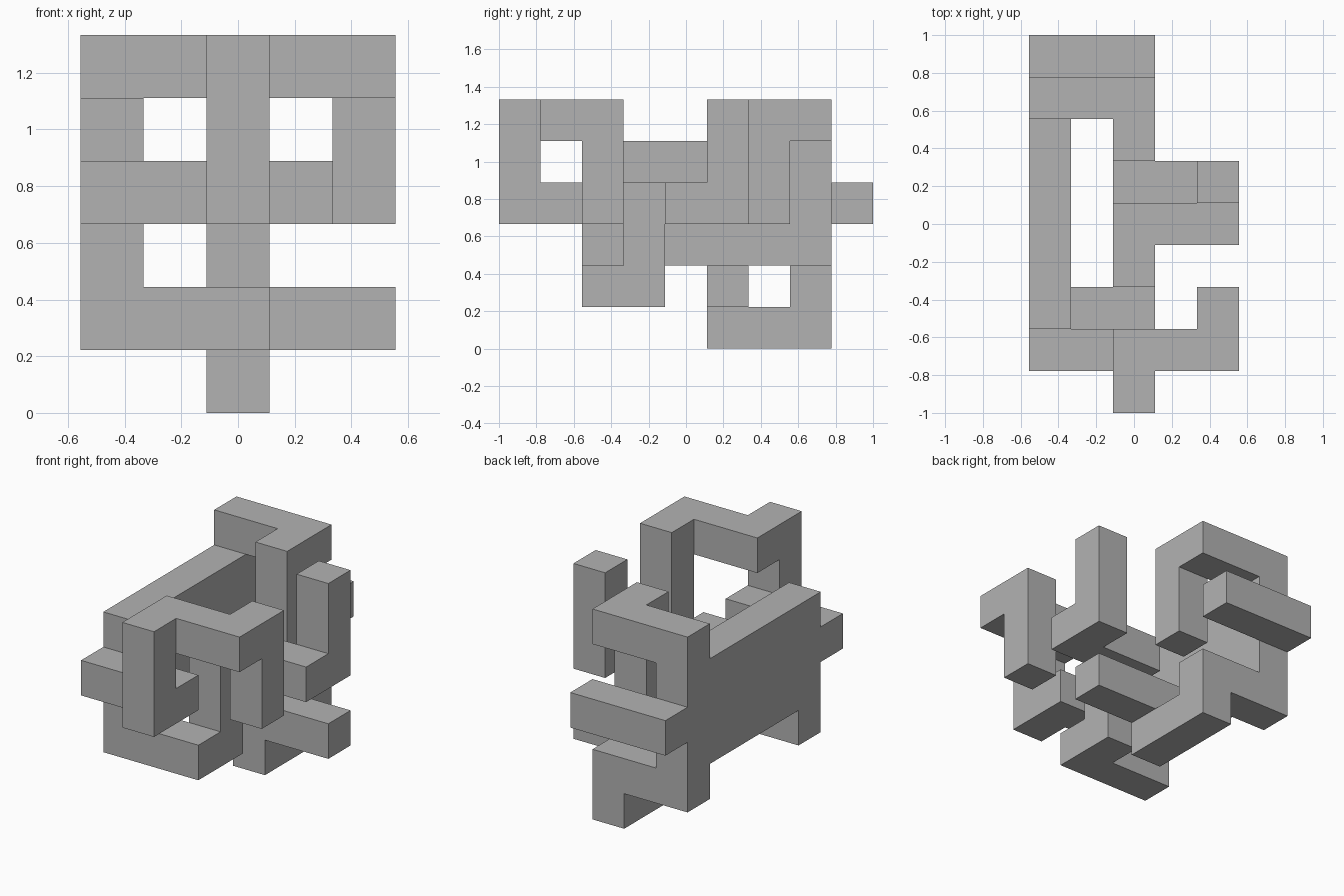
import bpy
import bmesh
import math
from itertools import pairwise
from mathutils import Vector

cube = bpy.data.objects.get("Cube")
if cube:
    bpy.data.objects.remove(cube, do_unlink=True)

CELL = 2 / 9
ORIGIN = Vector((2.5, 4.5, 0))

# Each arm is a square bar that turns at these grid cells
arms = {
    "front_hook": ["013", "213", "203", "205", "215", "415", "425", "423"],
    "middle_arm": ["021", "221", "231", "233", "243", "443", "453", "455"],
    "upper_back_hook": ["075", "275", "265", "263"],
    "lower_back_hook": ["071", "271", "270", "250", "251", "451"],
    "rear_bar": ["073", "083", "283"],
}
# Flat side plate that carries all arms
plate = ("022", "074")


def block(start, end):
    """All grid cells in the box between two corner cells."""
    spans = []
    for a, b in zip(map(int, start), map(int, end)):
        spans.append(range(min(a, b), max(a, b) + 1))
    return {(x, y, z) for x in spans[0] for y in spans[1] for z in spans[2]}


cells = block(*plate)
for path in arms.values():
    for start, end in pairwise(path):
        cells |= block(start, end)

# Outer skin: a square wherever a cell meets empty space
bm = bmesh.new()
for cell in cells:
    centre = Vector(cell) + Vector((0.5, 0.5, 0.5)) - ORIGIN
    for axis in range(3):
        for sign in (-1, 1):
            normal = Vector((0, 0, 0))
            normal[axis] = sign
            neighbour = tuple(int(c + n) for c, n in zip(cell, normal))
            if neighbour in cells:
                continue
            u = Vector((0, 0, 0))
            u[(axis + 1) % 3] = 0.5
            v = normal.cross(u)
            mid = centre + normal / 2
            corners = (mid - u - v, mid + u - v, mid + u + v, mid - u + v)
            bm.faces.new([bm.verts.new(p * CELL) for p in corners])

# Weld the squares and merge flat areas into single faces
bmesh.ops.remove_doubles(bm, verts=bm.verts, dist=CELL / 100)
bmesh.ops.dissolve_limit(bm, angle_limit=math.radians(1),
                         verts=bm.verts, edges=bm.edges)

mesh = bpy.data.meshes.new("interlocking_block")
bm.to_mesh(mesh)
bm.free()

# Plain grey
grey = bpy.data.materials.new("plain_grey")
grey.use_nodes = True
colour = (0.45, 0.45, 0.45, 1)
grey.diffuse_color = colour
grey.node_tree.nodes["Principled BSDF"].inputs["Base Color"].default_value = colour
mesh.materials.append(grey)

obj = bpy.data.objects.new("interlocking_block", mesh)
bpy.context.scene.collection.objects.link(obj)
